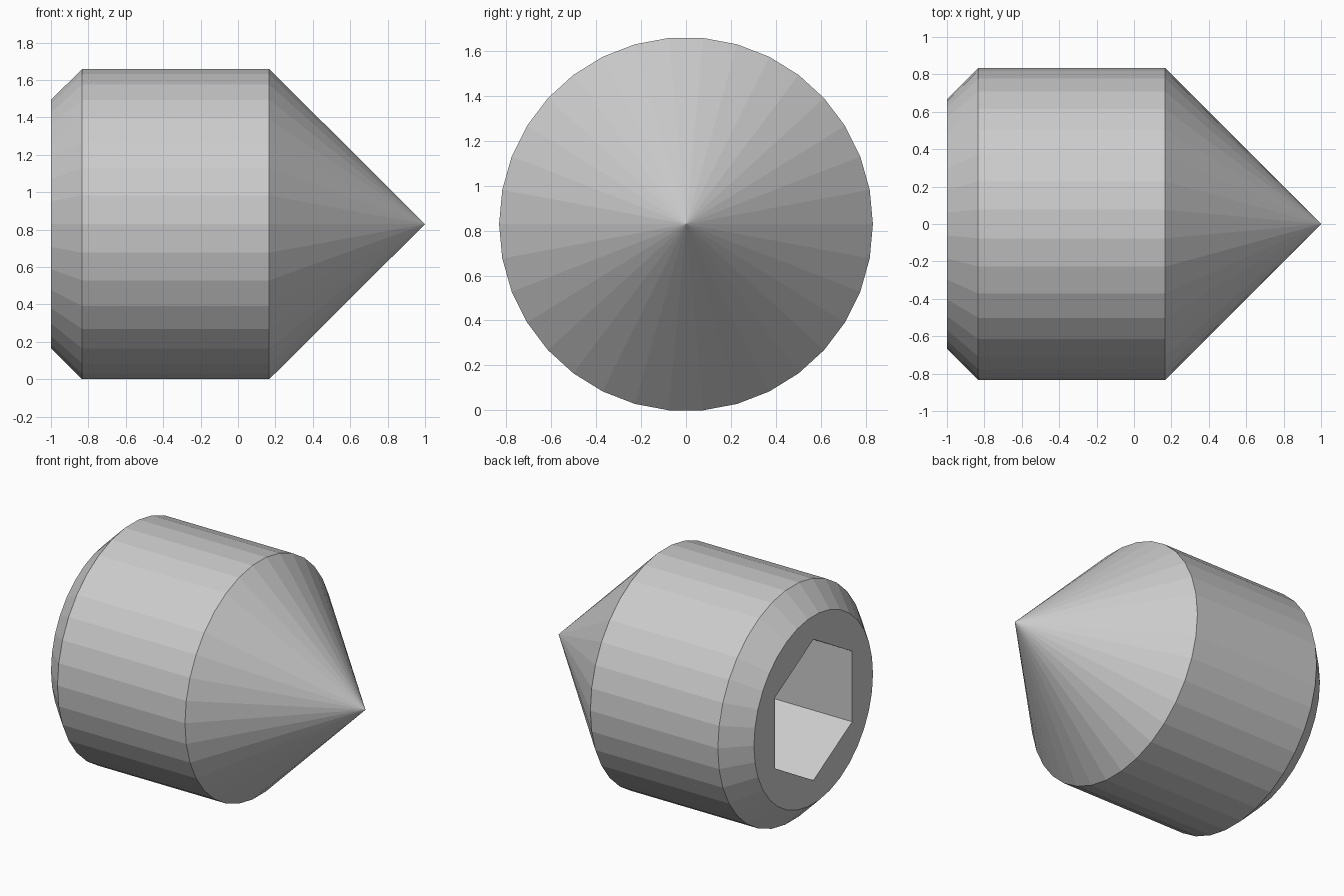
import bpy, bmesh
from math import sin, cos, pi

if "Cube" in bpy.data.objects:
    bpy.data.objects.remove(bpy.data.objects["Cube"])

SIDES = 34
R = 0.833
AXIS_Z = R * cos(pi / SIDES)   # lowest flat rests on z = 0


def turned(name, profile, sides, phase=0.0):
    """Solid turned about the x axis from (x, radius) pairs; radius 0 makes a tip."""
    bm = bmesh.new()
    rings = []
    for x, r in profile:
        count = sides if r > 0 else 1
        angles = [phase + 2 * pi * i / sides for i in range(count)]
        rings.append([bm.verts.new((x, r * cos(a), AXIS_Z + r * sin(a))) for a in angles])
    for a, b in zip(rings, rings[1:]):
        for i in range(sides):
            j = (i + 1) % sides
            if len(b) == 1:
                bm.faces.new((a[i], a[j], b[0]))
            else:
                bm.faces.new((a[i], a[j], b[j], b[i]))
    for ring in (rings[0], rings[-1]):
        if len(ring) > 1:
            bm.faces.new(ring)
    bmesh.ops.recalc_face_normals(bm, faces=bm.faces)
    mesh = bpy.data.meshes.new(name)
    bm.to_mesh(mesh)
    bm.free()
    obj = bpy.data.objects.new(name, mesh)
    bpy.context.collection.objects.link(obj)
    return obj


# Screw body: chamfered back, straight barrel, cone point
body = turned("set_screw_body",
              [(-1, 0.667), (-0.833, R), (0.167, R), (1, 0)], SIDES)

# Hexagonal key socket, with a corner pointing up
socket = turned("socket_cutter", [(-1.2, 0.5), (-0.167, 0.5)], 6, pi / 2)
socket.hide_render = True

cut = body.modifiers.new("hex_socket", 'BOOLEAN')
cut.operation = 'DIFFERENCE'
cut.solver = 'EXACT'
cut.object = socket
bpy.context.view_layer.objects.active = body
bpy.ops.object.modifier_apply(modifier=cut.name)
bpy.data.objects.remove(socket)
